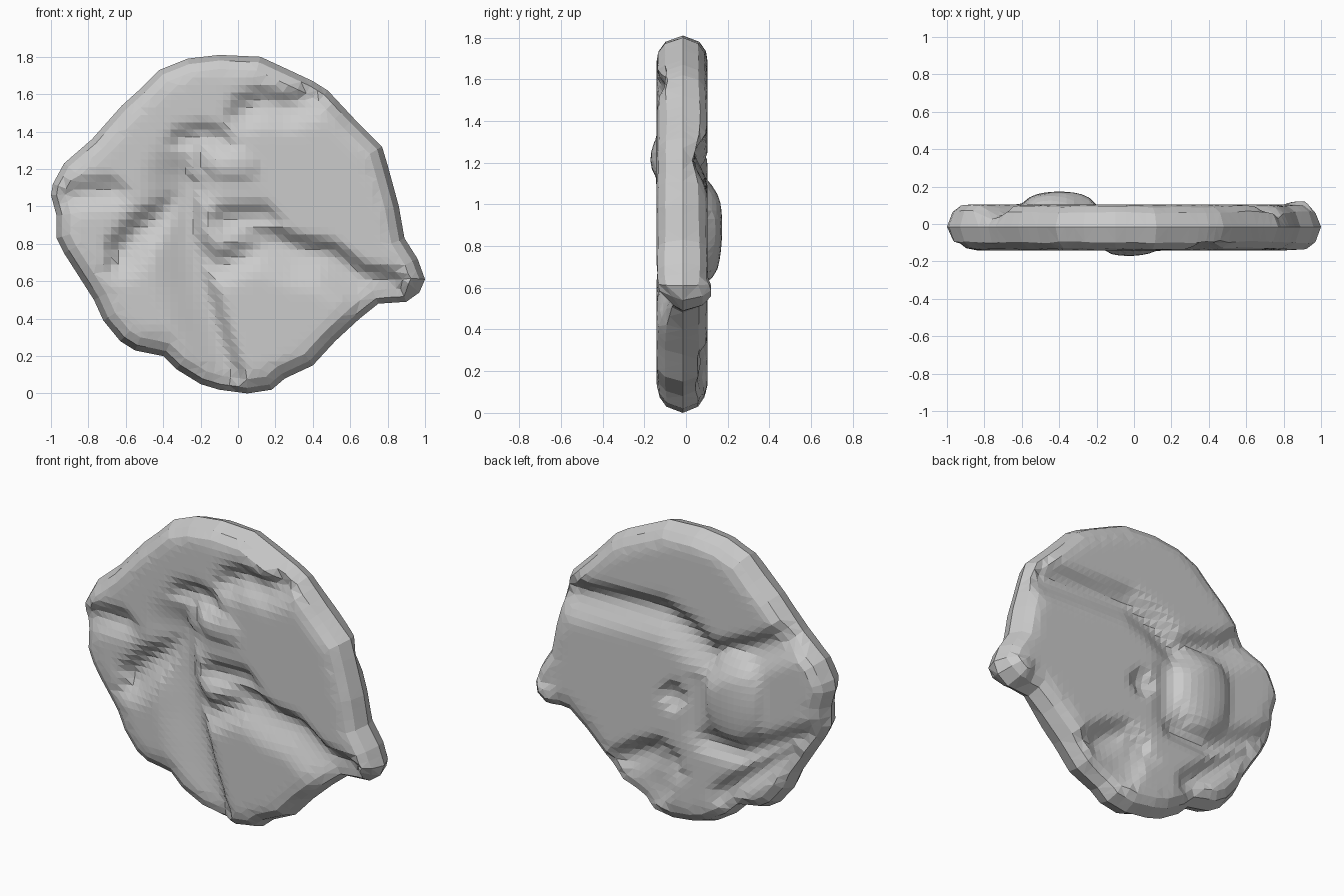
import bpy, bmesh, math
from mathutils import Vector as V, noise
from mathutils.geometry import delaunay_2d_cdt, intersect_point_line

if "Cube" in bpy.data.objects:
    bpy.data.objects.remove(bpy.data.objects["Cube"])

# Silhouette of the slab in x, z
OUTLINE = [(.05, 0), (.18, .02), (.25, .08), (.40, .15), (.52, .28), (.65, .40), (.75, .48),
           (.90, .49), (.97, .54), (1, .61), (.96, .72), (.89, .83), (.86, 1), (.80, 1.22),
           (.77, 1.32), (.62, 1.47), (.48, 1.62), (.40, 1.67), (.25, 1.74), (.12, 1.80),
           (-.10, 1.81), (-.27, 1.79), (-.42, 1.73), (-.52, 1.63), (-.62, 1.54), (-.78, 1.36),
           (-.93, 1.23), (-.99, 1.12), (-1, 1.06), (-.97, .95), (-.97, .83), (-.93, .75),
           (-.77, .50), (-.72, .39), (-.63, .28), (-.55, .23), (-.40, .20), (-.33, .13),
           (-.20, .05), (-.10, .02)]

# Grooves: path, depth, width on the left of the path, width on its right
FRONT_GROOVES = [
    ([(-.64, .77), (-.54, .88), (-.42, .96), (-.28, 1.11)], .075, .09, .20),
    ([(-.26, 1.12), (-.24, .85), (-.19, .62), (-.12, .38), (-.02, .08)], .075, .08, .28),
    ([(.18, .84), (.32, .78), (.50, .75), (.66, .63), (.84, .60)], .08, .08, .24),
    ([(-.22, .80), (-.12, .68), (0, .74), (.18, .80)], .06, .08, .14),
    ([(.03, 1.53), (.12, 1.57), (.26, 1.54), (.36, 1.58)], .06, .09, .16),
    ([(-.30, 1.36), (-.19, 1.39), (-.10, 1.37)], .055, .08, .13),
    ([(-.20, 1.37), (-.21, 1.12)], .04, .06, .07),
    ([(-.06, .94), (.14, .95)], .06, .09, .14),
    ([(-.93, 1.05), (-.80, 1.08), (-.68, 1.09)], .05, .09, .13),
]
BACK_GROOVES = [
    ([(-.23, 1.12), (-.08, 1.22), (.10, 1.29), (.37, 1.27), (.70, 1.24)], .075, .10, .20),
    ([(-.75, 1.36), (-.55, 1.24), (-.23, 1.12)], .06, .09, .18),
    ([(-.93, .80), (-.70, .68), (-.45, .56), (-.20, .58)], .05, .11, .10),
    ([(-.14, .62), (-.14, .92)], .02, .10, .10),
    ([(-.76, .65), (-.52, .46), (-.30, .28)], .05, .08, .11),
    ([(.02, .40), (.12, .46), (.25, .41), (.38, .33)], .05, .07, .16),
]
# Bumps and hollows: x, z, x radius, z radius, height
FRONT_BUMPS = [(-.03, 1.22, .14, .09, .03)]
BACK_BUMPS = [(-.40, .89, .20, .28, .07), (.02, .79, .08, .08, -.05),
              (.20, .25, .18, .18, -.05), (.90, .54, .10, .10, .035)]


def nearest(p, a, b):
    q, t = intersect_point_line(p, a, b)
    t = min(1, max(0, t))
    return (p - a.lerp(b, t)).length, (b - a).cross(p - a)


def edge_distance(p):
    return min(nearest(p, rim[i - 1], rim[i])[0] for i in range(len(rim)))


def inside(p):
    hit = False
    for i in range(len(rim)):
        a, b = rim[i - 1], rim[i]
        if (a.y > p.y) != (b.y > p.y):
            if p.x < a.x + (p.y - a.y) * (b.x - a.x) / (b.y - a.y):
                hit = not hit
    return hit


def relief(p, grooves, bumps):
    cut = 0
    for path, depth, wl, wr in grooves:
        pts = [V(c) for c in path]
        d, side = min((nearest(p, a, b) for a, b in zip(pts, pts[1:])), key=lambda r: r[0])
        f = max(0, 1 - d / (wl if side > 0 else wr))
        cut = max(cut, depth * f * f * (3 - 2 * f))
    h = -cut
    for x, z, rx, rz, height in bumps:
        r2 = ((p.x - x) / rx) ** 2 + ((p.y - z) / rz) ** 2
        h += height * math.sqrt(max(0, 1 - r2))
    return h


# Rim points, two inset rows for the rounded edge, and an inner grid
rim = [V(c) for c in OUTLINE]
n = len(rim)
fine = []
for i in range(n):
    a, b = rim[i], rim[(i + 1) % n]
    k = max(1, round((b - a).length / .06))
    fine += [a.lerp(b, j / k) for j in range(k)]
m = len(fine)
points = list(fine)
for inset in (.03, .075):
    for i in range(m):
        t = (fine[(i + 1) % m] - fine[i - 1]).normalized()
        p = fine[i] + V((-t.y, t.x)) * inset
        if inside(p) and edge_distance(p) > inset * .8:
            points.append(p)
STEP = .04
for i in range(51):
    for j in range(46):
        p = V((-1 + i * STEP, .01 + j * STEP))
        if inside(p) and edge_distance(p) > .1:
            points.append(p)
verts, _, faces, *_ = delaunay_2d_cdt(points, [(i, (i + 1) % m) for i in range(m)], [], 1, 1e-5)

# Stone slab: carved front and back sheets joined along the rim
MID = -.015
bm = bmesh.new()
dist = [edge_distance(p) for p in verts]
for sign, thick, grooves, bumps in ((-1, .127, FRONT_GROOVES, FRONT_BUMPS),
                                    (1, .119, BACK_GROOVES, BACK_BUMPS)):
    row = []
    for p, d in zip(verts, dist):
        # edge rounding varies gently around the rim
        r = .125 + .05 * noise.noise((p.x * 4, p.y * 4, sign * 3))
        e = math.sqrt(max(0, 1 - (1 - min(1, d / r)) ** 2)) if d > 1e-4 else 0
        row.append(bm.verts.new((p.x, MID + sign * e * (thick + relief(p, grooves, bumps)), p.y)))
    for f in faces:
        loop = [row[i] for i in f]
        bm.faces.new(loop if sign < 0 else loop[::-1])
    # soften the carving, leaving the rim in place
    inner = [v for v, d in zip(row, dist) if d > .09]
    bmesh.ops.smooth_vert(bm, verts=inner, factor=.4, use_axis_y=True)
bmesh.ops.remove_doubles(bm, verts=bm.verts, dist=1e-4)
bmesh.ops.recalc_face_normals(bm, faces=bm.faces)
mesh = bpy.data.meshes.new("stone_slab")
bm.to_mesh(mesh)
bm.free()
slab = bpy.data.objects.new("stone_slab", mesh)
bpy.context.collection.objects.link(slab)
